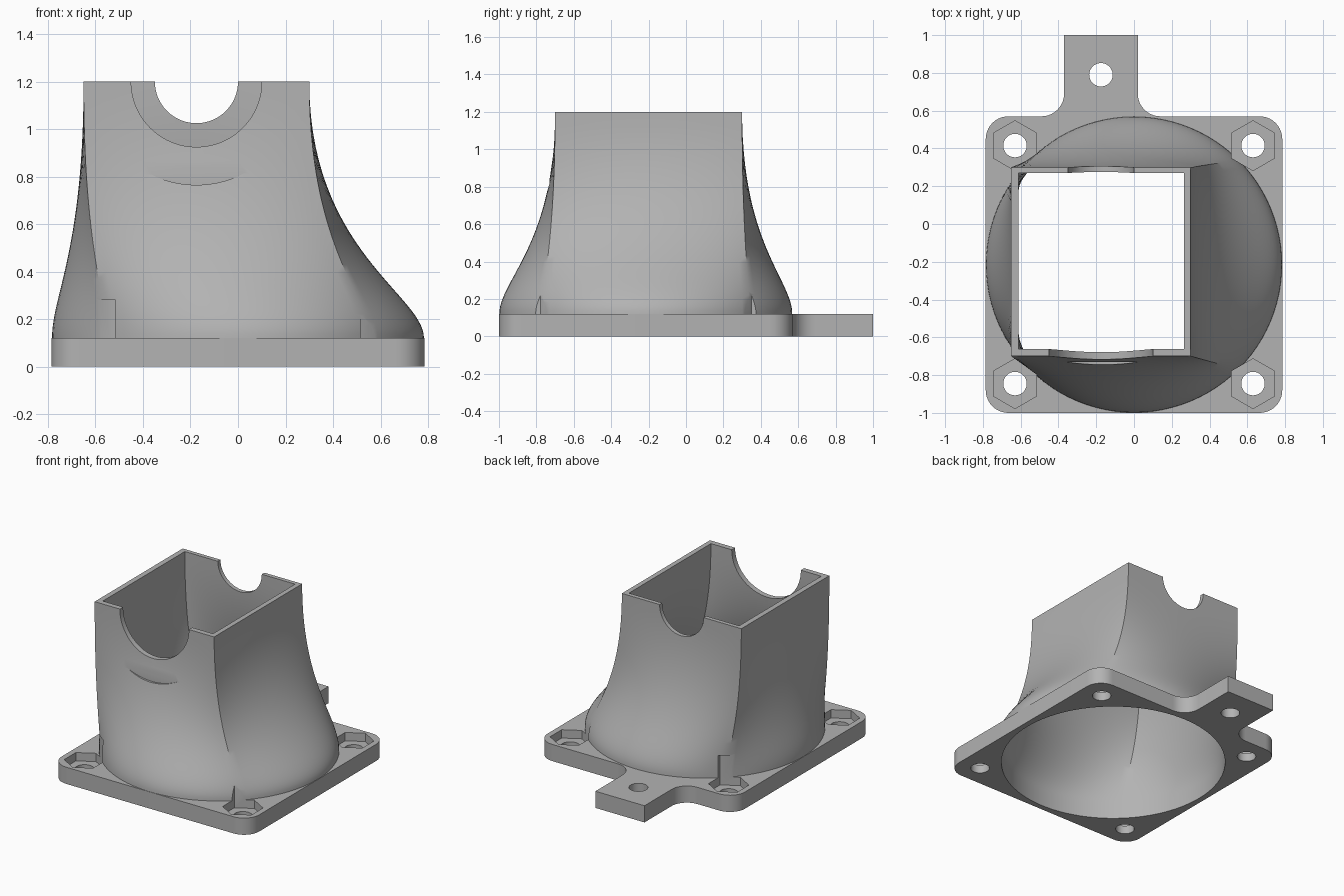
import bpy, bmesh
from math import sin, cos, pi

if "Cube" in bpy.data.objects:
    bpy.data.objects.remove(bpy.data.objects["Cube"])

CY = -0.215          # centre of the round inlet and plate
PLATE = 0.12         # plate thickness
TOP = 1.2            # height of the square outlet

grey = bpy.data.materials.new("light grey plastic")
grey.use_nodes = True
grey.diffuse_color = (0.45, 0.45, 0.45, 1)
grey.node_tree.nodes["Principled BSDF"].inputs["Base Color"].default_value = grey.diffuse_color


def solid_from_rings(name, rings):
    """Closed solid skinned through rings of equal point count."""
    bm = bmesh.new()
    loops = [[bm.verts.new(p) for p in ring] for ring in rings]
    n = len(loops[0])
    for low, high in zip(loops, loops[1:]):
        for i in range(n):
            j = (i + 1) % n
            bm.faces.new((low[i], low[j], high[j], high[i]))
    bm.faces.new(loops[0][::-1])
    bm.faces.new(loops[-1])
    bmesh.ops.recalc_face_normals(bm, faces=bm.faces)
    mesh = bpy.data.meshes.new(name)
    bm.to_mesh(mesh)
    bm.free()
    mesh.materials.append(grey)
    obj = bpy.data.objects.new(name, mesh)
    bpy.context.collection.objects.link(obj)
    return obj


def prism(name, outline, z0, z1):
    return solid_from_rings(name, [[(x, y, z) for x, y in outline] for z in (z0, z1)])


def arc(cx, cy, r, a0, a1, n=10):
    return [(cx + r * cos(pi / 180 * (a0 + (a1 - a0) * i / n)),
             cy + r * sin(pi / 180 * (a0 + (a1 - a0) * i / n))) for i in range(n + 1)]


def round_cutter(x, y, r, z0, z1, sides=48, turn=0):
    return prism("cutter", arc(x, y, r, turn, turn + 360, sides)[:-1], z0, z1)


def notch_cutter(r, y0, y1):
    circle = arc(-0.175, TOP, r, 0, 360, 96)[:-1]
    return solid_from_rings("cutter", [[(x, y, z) for x, z in circle] for y in (y0, y1)])


def transition(name, radius, x0, x1, y0, y1, z_start, z_end, side=24, levels=28):
    """Circle at the plate blending along an S curve into a rectangle at the top."""
    circle, rect = [], []
    corners = [(x1, y0), (x1, y1), (x0, y1), (x0, y0)]
    for k in range(4):
        (ax, ay), (bx, by) = corners[k], corners[(k + 1) % 4]
        for i in range(side):
            f = i / side
            a = -pi / 4 + (k + f) * pi / 2
            circle.append((radius * cos(a), CY + radius * sin(a)))
            rect.append((ax + (bx - ax) * f, ay + (by - ay) * f))
    rings = [[(x, y, z_start) for x, y in circle]]
    for i in range(levels + 1):
        t = i / levels
        u = 1 - t
        z = u**3 * PLATE + 3*u*u*t * (PLATE + 0.18) + 3*u*t*t * (TOP - 0.71) + t**3 * TOP
        w = 3 * t * t - 2 * t**3
        rings.append([(c[0] + (r[0] - c[0]) * w, c[1] + (r[1] - c[1]) * w, z)
                      for c, r in zip(circle, rect)])
    if z_end > TOP:
        rings.append([(x, y, z_end) for x, y in rect])
    return solid_from_rings(name, rings)


def boolean(target, tool, operation):
    mod = target.modifiers.new("cut", 'BOOLEAN')
    mod.operation, mod.solver, mod.object = operation, 'EXACT', tool
    bpy.context.view_layer.objects.active = target
    bpy.ops.object.modifier_apply(modifier=mod.name)
    bpy.data.objects.remove(tool)


# Rounded mounting plate with a filleted tab at the back
h, r, back, front = 0.785, 0.12, 0.57, -1.0
outline = (arc(-h + r, front + r, r, 180, 270) + arc(h - r, front + r, r, 270, 360)
           + arc(h - r, back - r, r, 0, 90)
           + arc(0.02 + r, back + r, r, 270, 180) + [(0.02, 1.0), (-0.37, 1.0)]
           + arc(-0.37 - r, back + r, r, 0, -90)
           + arc(-h + r, back - r, r, 90, 180))
duct = prism("fan_duct", outline, 0, PLATE)

# Hollow round-to-square shroud
boolean(duct, transition("shroud", 0.783, -0.65, 0.30, -0.70, 0.30, 0.05, TOP), 'UNION')
boolean(duct, transition("bore", 0.745, -0.612, 0.265, -0.662, 0.27, -0.05, TOP + 0.1), 'DIFFERENCE')

# Half-round notches: large in front, small at the back, and a shallow flat below the front one
for radius, y0, y1 in ((0.275, -1.2, -0.2), (0.175, -0.2, 0.8), (0.435, -1.2, -0.73)):
    boolean(duct, notch_cutter(radius, y0, y1), 'DIFFERENCE')

# Corner screw holes with hexagonal nut pockets, and the tab hole
for x in (-0.63, 0.63):
    for y in (CY - 0.63, CY + 0.63):
        boolean(duct, round_cutter(x, y, 0.132, 0.06, 0.28, 6, 30), 'DIFFERENCE')
        boolean(duct, round_cutter(x, y, 0.062, -0.1, 0.2), 'DIFFERENCE')
boolean(duct, round_cutter(-0.175, 0.79, 0.062, -0.1, 0.2), 'DIFFERENCE')

bpy.ops.object.select_all(action='DESELECT')
duct.select_set(True)
bpy.context.view_layer.objects.active = duct
bpy.ops.object.shade_smooth_by_angle(angle=pi / 6)
